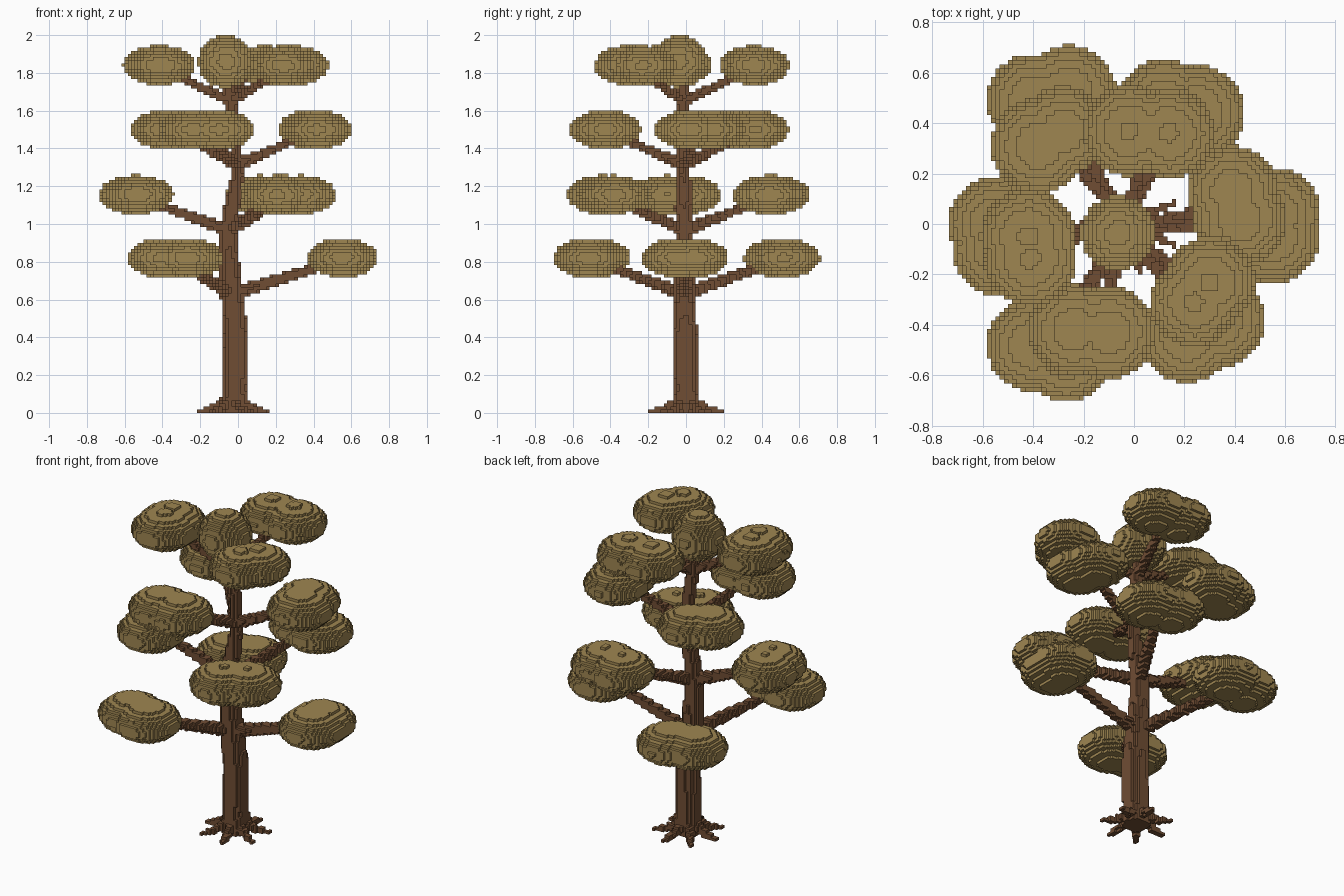
import bpy, bmesh, math
from mathutils import Vector

if "Cube" in bpy.data.objects:
    bpy.data.objects.remove(bpy.data.objects["Cube"])

V = 2 / 120          # size of one block
cells = {}           # block index -> part name


def blob(part, c, r):
    """Fill an ellipsoid with blocks."""
    lo = [math.floor((c[k] - r[k]) / V) for k in range(3)]
    hi = [math.ceil((c[k] + r[k]) / V) for k in range(3)]
    for i in range(lo[0], hi[0] + 1):
        dx = (((i + .5) * V - c[0]) / r[0]) ** 2
        for j in range(lo[1], hi[1] + 1):
            dy = dx + (((j + .5) * V - c[1]) / r[1]) ** 2
            if dy > 1:
                continue
            for k in range(max(lo[2], 0), hi[2] + 1):
                if dy + (((k + .5) * V - c[2]) / r[2]) ** 2 <= 1:
                    cells.setdefault((i, j, k), part)


def limb(part, pts):
    """Fill a tapered tube through points (x, y, z, radius)."""
    for a, b in zip(pts, pts[1:]):
        a, b = Vector(a), Vector(b)
        n = max(2, int((b - a).length / (V * .6)))
        for s in range(n + 1):
            p = a.lerp(b, s / n)
            blob(part, p[:3], (p[3],) * 3)


TRUNK = [(-.015, 0, 0, .075), (-.015, 0, .12, .07), (-.01, -.005, .4, .067),
         (-.035, -.01, .65, .06), (-.05, -.01, .9, .048), (-.04, -.01, 1.05, .045),
         (-.005, -.01, 1.25, .034), (-.01, -.01, 1.45, .032),
         (-.04, -.015, 1.65, .032), (-.06, -.03, 1.85, .025)]


def trunk_at(z):
    for a, b in zip(TRUNK, TRUNK[1:]):
        if a[2] <= z <= b[2]:
            return Vector(a).lerp(Vector(b), (z - a[2]) / (b[2] - a[2]))


# Four tiers: pad centre height, branch radius, three pads of two lobes (x, y, radius)
TIERS = [
    (.82, .037, [((.55, -.05, .185), (.555, .04, .185)),
                 ((-.26, .52, .19), (-.40, .49, .185)),
                 ((-.27, -.515, .19), (-.40, -.48, .185))]),
    (1.155, .034, [((-.55, 0, .185), (-.53, -.1, .19)),
                   ((.12, .47, .185), (.25, .44, .19)),
                   ((.21, -.44, .19), (.33, -.38, .19))]),
    (1.50, .031, [((.39, .13, .18), (.42, .02, .185)),
                  ((-.28, .37, .175), (-.38, .31, .19)),
                  ((-.24, -.42, .18), (-.10, -.43, .185))]),
    (1.84, .028, [((-.42, -.05, .19), (-.41, -.14, .185)),
                  ((-.02, .37, .18), (.14, .36, .18)),
                  ((.24, -.31, .175), (.30, -.23, .18))]),
]

# Foliage pads and crown
for z, _, pads in TIERS:
    for pad in pads:
        for x, y, r in pad:
            blob("foliage_pads", (x, y, z), (r, r, .104))
blob("foliage_pads", (-.065, -.035, 1.86), (.147, .147, .14))

# Trunk
limb("trunk", TRUNK)

# Branches rising from the trunk into each pad
for z, r, pads in TIERS:
    base = trunk_at(z - .19)
    for p, q in pads:
        limb("branches", [(base.x, base.y, base.z, r),
                          ((p[0] + q[0]) / 2, (p[1] + q[1]) / 2, z - .01, r * .6)])

# Roots flaring around the foot
for n in range(7):
    a = math.pi + n * math.tau / 7
    limb("roots", [(-.02 + d * math.cos(a), d * math.sin(a), z, r)
                   for d, z, r in ((.06, .05, .03), (.12, .022, .019), (.19, .008, .012))])


def material(name, col):
    m = bpy.data.materials.new(name)
    m.diffuse_color = (*col, 1)
    m.use_nodes = True
    m.node_tree.nodes["Principled BSDF"].inputs["Base Color"].default_value = m.diffuse_color
    return m


bark = material("brown bark", (.162, .075, .034))
leaf = material("olive leaves", (.345, .238, .083))

# Skin the blocks: one quad for every exposed block side
SIDES = [((1, 0, 0), ((1, 0, 0), (1, 1, 0), (1, 1, 1), (1, 0, 1))),
         ((-1, 0, 0), ((0, 0, 0), (0, 0, 1), (0, 1, 1), (0, 1, 0))),
         ((0, 1, 0), ((0, 1, 0), (0, 1, 1), (1, 1, 1), (1, 1, 0))),
         ((0, -1, 0), ((0, 0, 0), (1, 0, 0), (1, 0, 1), (0, 0, 1))),
         ((0, 0, 1), ((0, 0, 1), (1, 0, 1), (1, 1, 1), (0, 1, 1))),
         ((0, 0, -1), ((0, 0, 0), (0, 1, 0), (1, 1, 0), (1, 0, 0)))]

for part, mat in (("trunk", bark), ("roots", bark), ("branches", bark), ("foliage_pads", leaf)):
    bm, verts = bmesh.new(), {}
    for (i, j, k), owner in cells.items():
        if owner != part:
            continue
        for d, quad in SIDES:
            if (i + d[0], j + d[1], k + d[2]) in cells:
                continue
            face = []
            for c in quad:
                key = (i + c[0], j + c[1], k + c[2])
                if key not in verts:
                    verts[key] = bm.verts.new([t * V for t in key])
                face.append(verts[key])
            bm.faces.new(face)
    me = bpy.data.meshes.new(part)
    bm.to_mesh(me)
    bm.free()
    me.materials.append(mat)
    bpy.context.collection.objects.link(bpy.data.objects.new(part, me))
